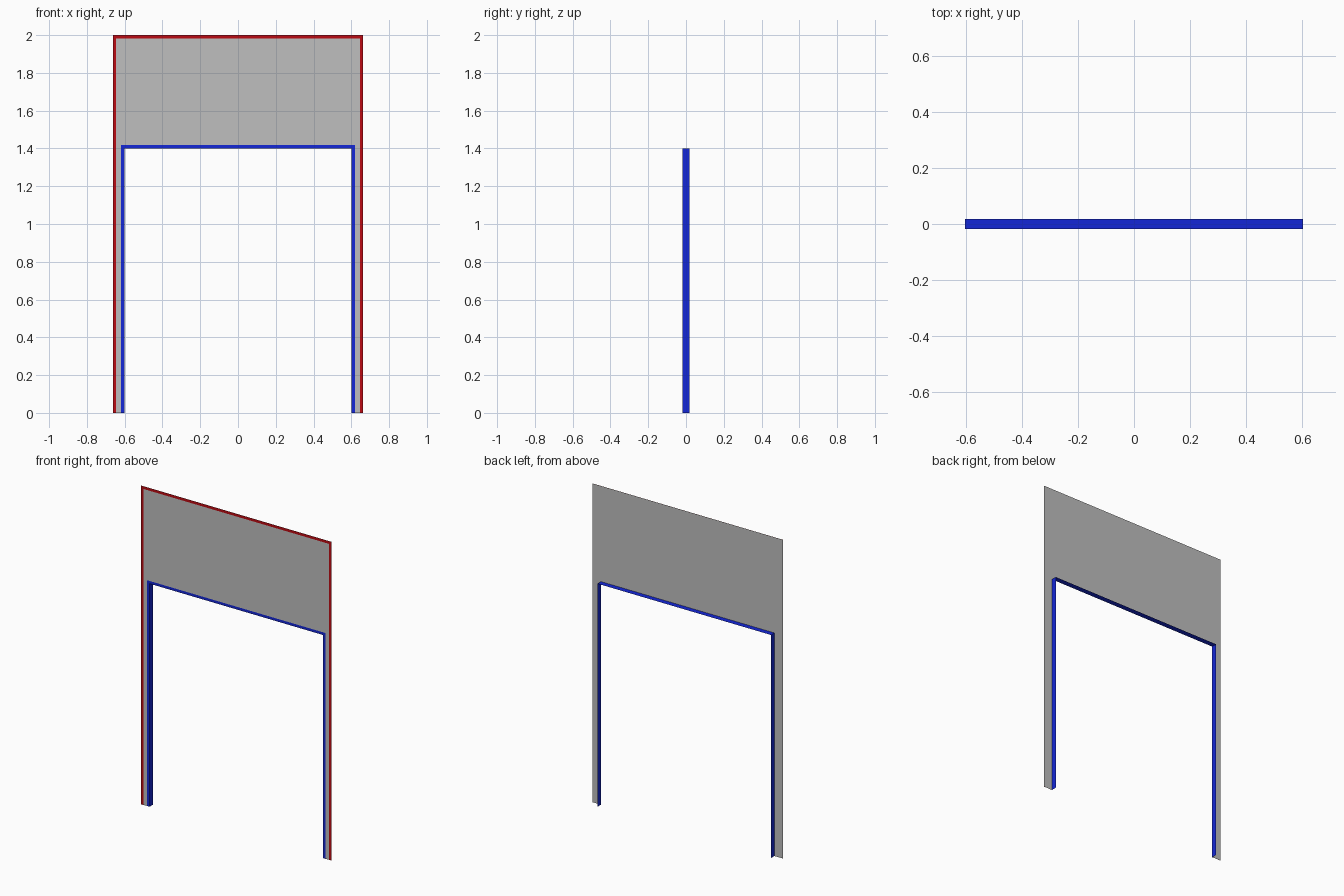
import bpy

cube = bpy.data.objects.get("Cube")
if cube:
    bpy.data.objects.remove(cube, do_unlink=True)


def make_material(name, color):
    mat = bpy.data.materials.new(name)
    mat.use_nodes = True
    mat.diffuse_color = (*color, 1)
    mat.node_tree.nodes["Principled BSDF"].inputs["Base Color"].default_value = (*color, 1)
    return mat


grey = make_material("panel grey", (0.52, 0.52, 0.52))
red = make_material("border red", (0.5, 0.003, 0.006))
blue = make_material("frame blue", (0.007, 0.02, 0.68))

OUTER, TOP = 0.662, 2.0          # outside of the panel
INNER, HEAD = 0.602, 1.4         # doorway opening
FRONT, BACK = -0.0165, 0.0175
TRIM = 0.017


def arch(half, top, y):
    """Open doorway outline, from one foot over the top to the other."""
    return [(-half, y, 0), (-half, y, top), (half, y, top), (half, y, 0)]


def strip(name, first, second, mat):
    """Flat sheet bridging two matching arch outlines."""
    mesh = bpy.data.meshes.new(name)
    n = len(first)
    faces = [(i, i + 1, n + i + 1, n + i) for i in range(n - 1)]
    mesh.from_pydata(first + second, [], faces)
    mesh.materials.append(mat)
    obj = bpy.data.objects.new(name, mesh)
    bpy.context.collection.objects.link(obj)
    return obj


# Wall sheet around the doorway
strip("wall_panel", arch(OUTER, TOP, FRONT), arch(INNER, HEAD, FRONT), grey)

# Painted borders on the front face
PAINT = FRONT - 0.001
strip("outer_border", arch(OUTER, TOP, PAINT),
      arch(OUTER - TRIM, TOP - TRIM, PAINT), red)
strip("door_trim", arch(INNER + TRIM, HEAD + TRIM, PAINT),
      arch(INNER, HEAD, PAINT), blue)

# Lining of the doorway, reaching back from the wall
strip("door_lining", arch(INNER, HEAD, PAINT), arch(INNER, HEAD, BACK), blue)
